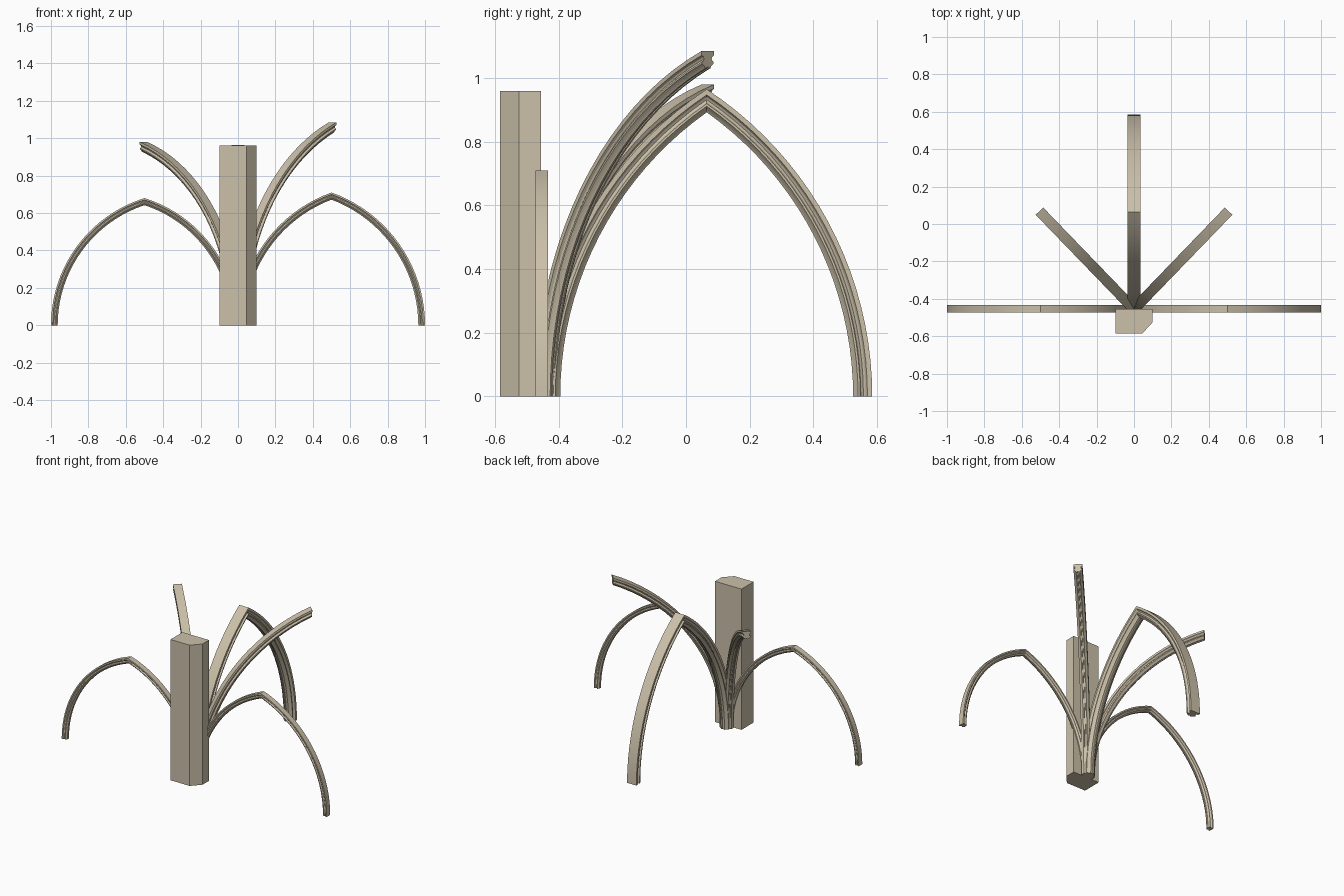
import bpy, bmesh, math

cube = bpy.data.objects.get("Cube")
if cube:
    bpy.data.objects.remove(cube, do_unlink=True)

stone = bpy.data.materials.new("pale_stone")
stone.use_nodes = True
colour = (0.60, 0.53, 0.40, 1)
stone.diffuse_color = colour
stone.node_tree.nodes["Principled BSDF"].inputs["Base Color"].default_value = colour

# Half of the rib moulding: (fraction of half width, fraction of depth)
HALF = [(1, 0), (1, 0.25), (0.72, 0.34), (0.6, 0.46), (0.72, 0.57),
        (0.95, 0.63), (0.95, 0.74), (0.55, 0.88), (0.4, 1), (0.15, 1), (0.1, 0.93)]
PROFILE = HALF + [(-w, d) for w, d in reversed(HALF)]
SPRING = (0, -0.455)
STEPS = 20


def finish(name, bm):
    bmesh.ops.recalc_face_normals(bm, faces=bm.faces[:])
    mesh = bpy.data.meshes.new(name)
    bm.to_mesh(mesh)
    bm.free()
    mesh.materials.append(stone)
    obj = bpy.data.objects.new(name, mesh)
    bpy.context.collection.objects.link(obj)
    return obj


def rib(name, angle, span, height, width, depth, origin=SPRING, whole=True):
    """Sweep the moulding along a circular arc, mirrored past the crown if whole."""
    radius = (span ** 2 + height ** 2) / (2 * span)
    dx, dy = math.cos(math.radians(angle)), math.sin(math.radians(angle))
    bm = bmesh.new()
    rings = []
    for i in range(2 * STEPS + 1 if whole else STEPS + 1):
        t = (STEPS - abs(i - STEPS)) / STEPS
        ring = []
        for w, d in PROFILE:
            r = radius - d * depth
            a = t * math.acos((radius - span) / r)  # mitred at the crown
            run = radius - r * math.cos(a)
            if i > STEPS:
                run = 2 * span - run
            side = w * width / 2
            ring.append(bm.verts.new((origin[0] + run * dx - side * dy,
                                      origin[1] + run * dy + side * dx,
                                      r * math.sin(a))))
        rings.append(ring)
    n = len(PROFILE)
    for a, b in zip(rings, rings[1:]):
        for j in range(n):
            k = (j + 1) % n
            bm.faces.new((a[j], a[k], b[k], b[j]))
    bm.faces.new(rings[0])
    bm.faces.new(rings[-1])
    obj = finish(name, bm)
    for p in obj.data.polygons:
        p.use_smooth = True
    obj.data.set_sharp_from_angle(angle=math.radians(28))
    return obj


# Pier with one chamfered front corner
bm = bmesh.new()
outline = [(-0.1, -0.585), (0.045, -0.585), (0.1, -0.525), (0.1, -0.455), (-0.1, -0.455)]
base = bm.faces.new([bm.verts.new((x, y, 0)) for x, y in outline])
top = bmesh.ops.extrude_face_region(bm, geom=[base])
bmesh.ops.translate(bm, vec=(0, 0, 0.96),
                    verts=[v for v in top["geom"] if isinstance(v, bmesh.types.BMVert)])
if base not in bm.faces[:]:
    bm.faces.new([v for v in bm.verts if v.co.z == 0])
finish("pier", bm)

# Wall ribs to either side
rib("left_wall_rib", 0, 0.5, 0.71, 0.038, 0.036, origin=(0, -0.453))
rib("right_wall_rib", 180, 0.5, 0.68, 0.038, 0.036, origin=(0, -0.453))

# Transverse rib, running straight back
rib("transverse_rib", 90, 0.52, 0.965, 0.07, 0.06)

# Diagonal half ribs
rib("left_diagonal_rib", 46, 0.728, 1.085, 0.056, 0.05, whole=False)
rib("right_diagonal_rib", 134, 0.728, 0.98, 0.056, 0.05, whole=False)
